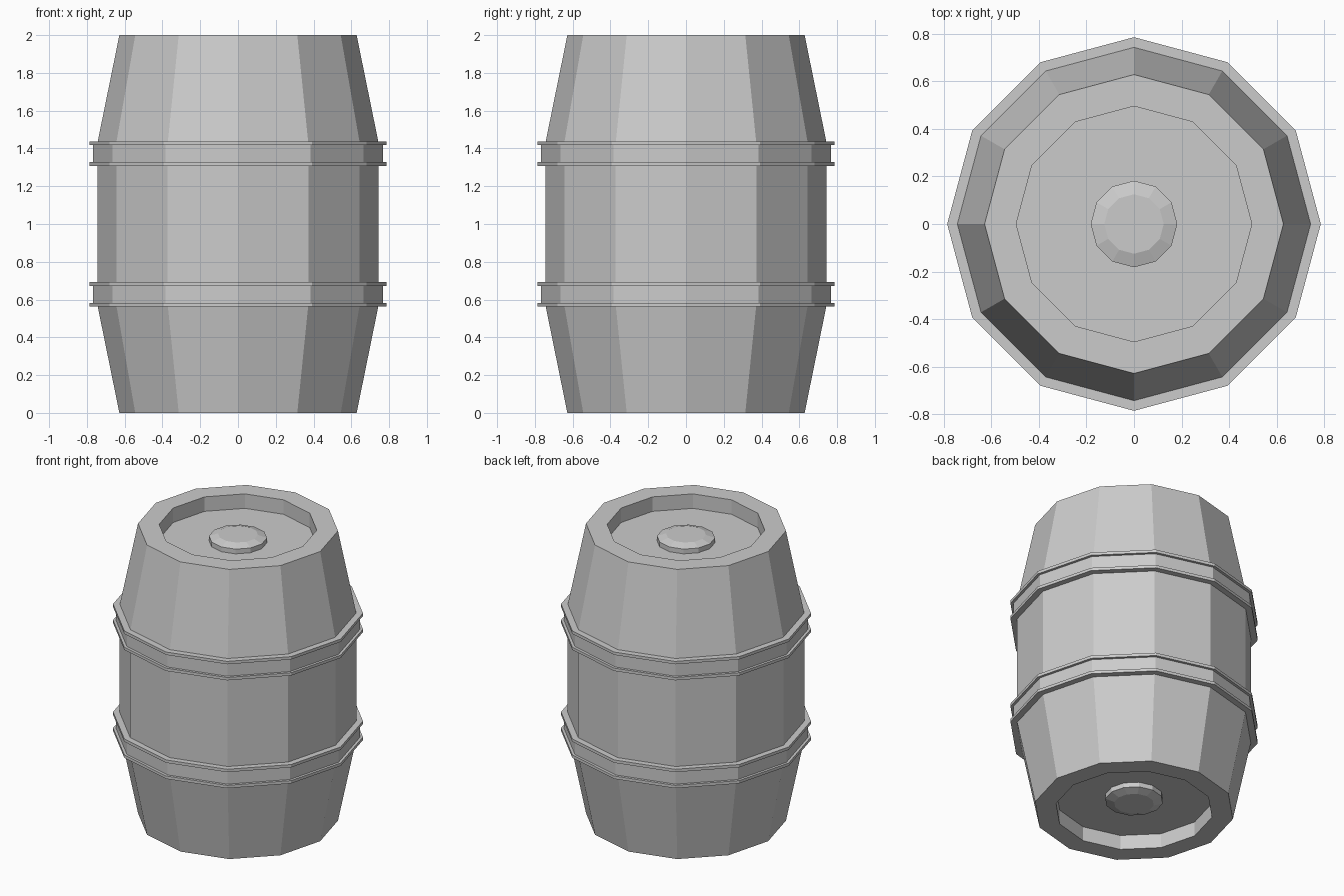
import bpy, bmesh
from math import cos, sin, pi

if "Cube" in bpy.data.objects:
    bpy.data.objects.remove(bpy.data.objects["Cube"])

SIDES = 12


def lathe(name, profile, closed=False):
    """Revolve (radius, z) points; open profiles get end caps, closed ones form a ring."""
    bm = bmesh.new()
    rings = [[bm.verts.new((r * cos(2 * pi * i / SIDES), r * sin(2 * pi * i / SIDES), z))
              for i in range(SIDES)] for r, z in profile]
    pairs = list(zip(rings, rings[1:]))
    if closed:
        pairs.append((rings[-1], rings[0]))
    else:
        bm.faces.new(rings[0])
        bm.faces.new(rings[-1])
    for a, b in pairs:
        for i in range(SIDES):
            j = (i + 1) % SIDES
            bm.faces.new((a[i], a[j], b[j], b[i]))
    bmesh.ops.recalc_face_normals(bm, faces=bm.faces)
    mesh = bpy.data.meshes.new(name)
    bm.to_mesh(mesh)
    bm.free()
    obj = bpy.data.objects.new(name, mesh)
    bpy.context.collection.objects.link(obj)
    return obj


def flip(profile):
    return [(r, 2 - z) for r, z in profile]


# Barrel body with a recessed head at each end
half = [(0.495, 0.1), (0.495, 0), (0.628, 0), (0.744, 0.57)]
lathe("barrel_body", half + flip(half)[::-1])

# Hoops: a band with a thin flange along each edge
hoop = [(0.735, 0.562), (0.785, 0.562), (0.785, 0.582), (0.767, 0.582),
        (0.767, 0.673), (0.785, 0.673), (0.785, 0.693), (0.735, 0.693)]
lathe("lower_hoop", hoop, closed=True)
lathe("upper_hoop", flip(hoop), closed=True)

# Bungs in the middle of each head
bung = [(0.182, 0.1), (0.182, 0.067), (0.125, 0.048)]
lathe("bottom_bung", bung)
lathe("top_bung", flip(bung))
